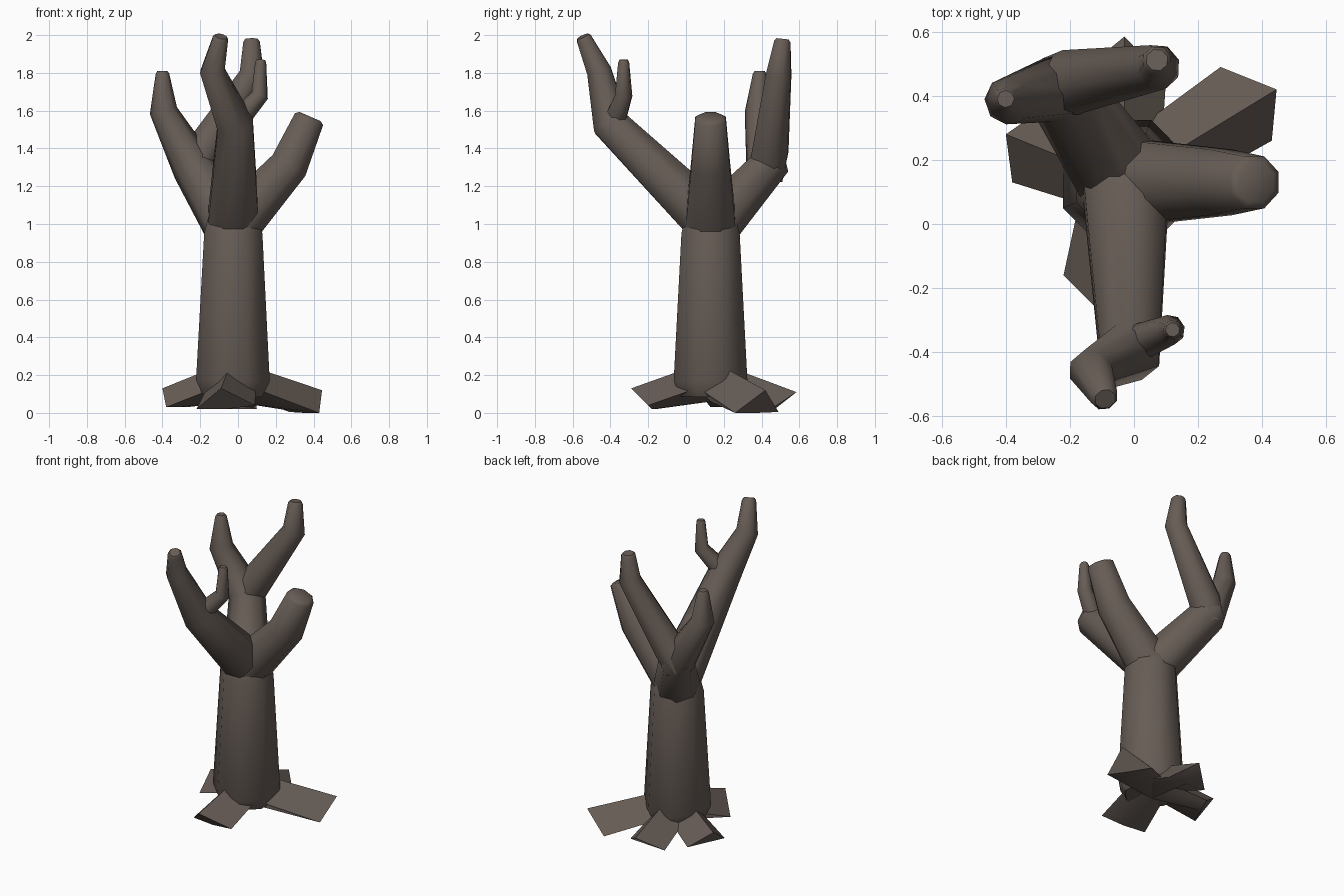
import bpy, bmesh, math
from mathutils import Vector

if "Cube" in bpy.data.objects:
    bpy.data.objects.remove(bpy.data.objects["Cube"])

bark = bpy.data.materials.new("dark_bark")
bark.diffuse_color = (0.135, 0.108, 0.092, 1)
bark.use_nodes = True
bark.node_tree.nodes["Principled BSDF"].inputs["Base Color"].default_value = bark.diffuse_color


def finish(name, bm, angle):
    bmesh.ops.recalc_face_normals(bm, faces=bm.faces)
    me = bpy.data.meshes.new(name)
    bm.to_mesh(me)
    bm.free()
    me.materials.append(bark)
    ob = bpy.data.objects.new(name, me)
    bpy.context.collection.objects.link(ob)
    bpy.ops.object.select_all(action='DESELECT')
    ob.select_set(True)
    bpy.context.view_layer.objects.active = ob
    bpy.ops.object.shade_smooth_by_angle(angle=math.radians(angle))
    return ob


def loft(bm, rings):
    n = len(rings[0])
    vs = [[bm.verts.new(p) for p in r] for r in rings]
    for a, b in zip(vs, vs[1:]):
        for i in range(n):
            j = (i + 1) % n
            bm.faces.new((a[i], a[j], b[j], b[i]))
    bm.faces.new(vs[0][::-1])
    bm.faces.new(vs[-1])


def tube(name, path, sides=8):
    """Octagonal limb through (x, y, z, radius) points with a chamfered tip."""
    pts = [Vector(p[:3]) for p in path]
    rad = [p[3] * 1.03 for p in path]
    d = (pts[-1] - pts[-2]).normalized()
    pts.append(pts[-1] + d * 0.015)
    rad.append(rad[-1] * 0.75)
    rings, side = [], Vector((1, 0, 0))
    for i, p in enumerate(pts):
        a = (p - pts[i - 1]).normalized() if i else Vector()
        b = (pts[i + 1] - p).normalized() if i + 1 < len(pts) else Vector()
        t = (a + b).normalized()
        side = (side - t * side.dot(t)).normalized()
        up = t.cross(side)
        ring = []
        for k in range(sides):
            w = 2 * math.pi * (k + 0.5) / sides
            ring.append(p + (side * math.cos(w) + up * math.sin(w)) * rad[i])
        rings.append(ring)
    bm = bmesh.new()
    loft(bm, rings)
    return finish(name, bm, 50)


# Trunk
tube("trunk", [(-0.03, 0.13, 0.09, 0.165), (-0.027, 0.13, 0.17, 0.205),
               (-0.025, 0.13, 0.95, 0.162), (-0.025, 0.13, 1.09, 0.125)])

# Front limb and its twig
tube("front_branch", [(-0.025, 0.11, 1.03, 0.14), (-0.015, -0.40, 1.53, 0.10),
                      (-0.135, -0.46, 1.81, 0.068), (-0.093, -0.54, 1.98, 0.043)])
tube("front_twig", [(-0.01, -0.38, 1.54, 0.06), (0.115, -0.33, 1.68, 0.046),
                    (0.12, -0.33, 1.855, 0.029)])

# Right limb
tube("right_branch", [(-0.01, 0.13, 1.0, 0.14), (0.27, 0.13, 1.31, 0.108),
                      (0.376, 0.13, 1.555, 0.085)])

# Back limb with its fork
tube("back_branch", [(-0.04, 0.15, 0.99, 0.14), (-0.235, 0.43, 1.30, 0.112),
                     (-0.395, 0.385, 1.60, 0.072), (-0.40, 0.39, 1.795, 0.035)])
tube("back_fork", [(-0.25, 0.42, 1.26, 0.10), (-0.19, 0.445, 1.38, 0.10),
                   (0.075, 0.49, 1.79, 0.07), (0.072, 0.51, 1.965, 0.045)])


def root(name, ridge, left, right):
    """Ridged root from the trunk core to its ridge tip and two ground corners."""
    r, a, b = Vector(ridge), Vector(left), Vector(right)
    core = Vector((-0.03, 0.13, 0))
    w = (b - a) * 0.4
    w.z = 0
    low = (a + b) / 2
    low.z = min(a.z, b.z)
    bm = bmesh.new()
    loft(bm, [[core + Vector((0, 0, 0.28)), core - w + Vector((0, 0, 0.15)),
               core + Vector((0, 0, 0.06)), core + w + Vector((0, 0, 0.15))],
              [r, a, low, b]])
    return finish(name, bm, 60)


# Roots
root("right_root", (0.445, 0.42, 0.12), (0.27, 0.49, 0.005), (0.43, 0.26, 0.0))
root("left_root", (-0.40, 0.28, 0.13), (-0.38, 0.13, 0.03), (-0.27, 0.37, 0.03))
root("front_root", (-0.09, -0.29, 0.13), (0.09, -0.20, 0.04), (-0.22, -0.16, 0.02))
root("back_root", (-0.03, 0.585, 0.11), (-0.17, 0.47, 0.02), (0.10, 0.45, 0.02))
